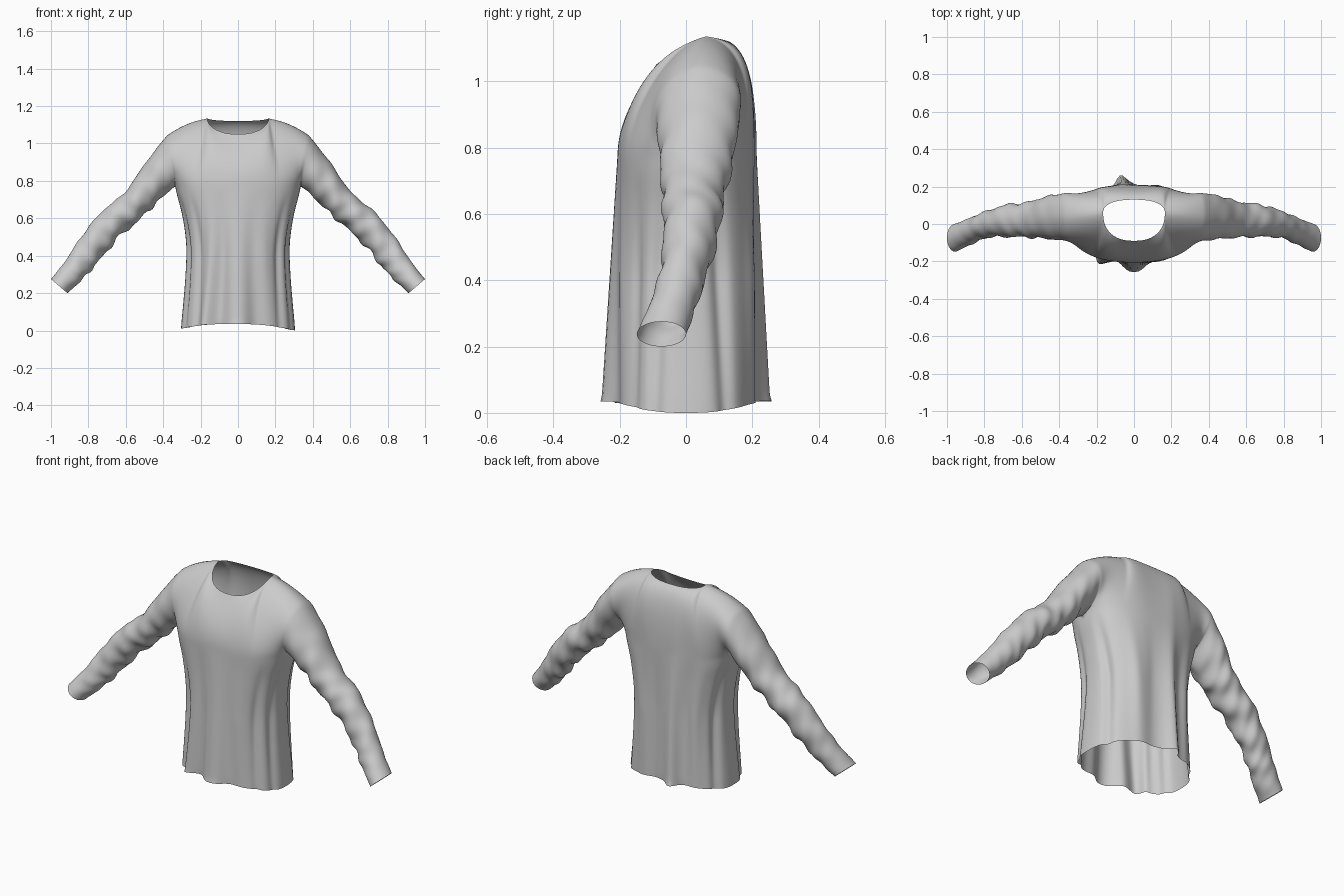
import bpy, bmesh, math
from mathutils import Vector as V

if "Cube" in bpy.data.objects:
    bpy.data.objects.remove(bpy.data.objects["Cube"])

H = 80           # columns across the front (and across the back)
ROWS, UP, SL = 40, 24, 56
PIT = 0.77       # armpit height
bm = bmesh.new()


def power(c, e):
    return math.copysign(abs(c) ** e, c)


def spline(keys, t):
    """Smooth curve through evenly spaced keys, t in 0..1."""
    n = len(keys) - 1
    i = min(int(t * n), n - 1)
    f = t * n - i
    p0, p1, p2, p3 = (keys[min(max(i + k, 0), n)] for k in (-1, 0, 1, 2))
    return [b + 0.5 * f * (c - a + f * (2*a - 5*b + 4*c - d + f * (3*(b - c) + d - a)))
            for a, b, c, d in zip(p0, p1, p2, p3)]


def grid(rows):
    vs = [[bm.verts.new(p) for p in r] for r in rows]
    for a, b in zip(vs, vs[1:]):
        for i in range(len(a) - 1):
            bm.faces.new((a[i], a[i + 1], b[i + 1], b[i]))


# Drapery folds: angle, width, depth, top height, sideways drift
FOLDS = [(113, 7, .035, .75, 6), (90, 8, .055, .8, 0), (101, 5, -.012, .75, 3),
         (68, 9, .012, .7, -4), (137, 5, -.022, .74, -6), (40, 6, -.022, .74, 6),
         (262, 5.5, .055, .85, 0), (276, 6, -.012, .8, 0), (245, 7, -.012, .8, 0),
         (300, 8, .016, .75, -10), (230, 8, .014, .75, 10),
         (14, 6, -.022, .78, 8), (342, 7, -.03, .78, -12),
         (166, 6, -.022, .78, -8), (198, 7, -.03, .78, 12)]


def body(i, z):
    """Point of the torso tube at column i and height z."""
    th = math.pi * i / H
    a = spline([(.305,), (.292,), (.28,), (.277,), (.298,), (.335,)], z / PIT)[0]
    b = .205 if i <= H else .21
    d = V((math.cos(th), -math.sin(th), 0))
    p = V((a * power(d.x, .8), b * power(d.y, .8), z))
    deg = math.degrees(th)
    for ang, w, amp, top, drift in FOLDS:
        k = max(0, 1 - z / top)
        k = k if amp > .03 else min(1, 2.2 * k) * (1 - .5 * k)
        da = (deg - ang - drift * (1 - z / PIT) + 180) % 360 - 180
        p += d * amp * k * math.exp(-(da / w) ** 2)
    return p


# Torso tube from hem to armpit
rows = []
for r in range(ROWS + 1):
    t = r / ROWS
    row = []
    for i in range(2 * H + 1):
        th = math.pi * i / H
        hem = .005 + .03 * abs(math.sin(th)) ** 2 - .005 * math.cos(th)
        row.append(body(i % (2 * H), hem + (PIT - hem) * t))
    rows.append(row)
grid(rows)


def panel_point(i, t, front):
    """Upper front or back: curve from armpit level to neckline or shoulder."""
    q = abs(1 - 2 * i / H)
    side = 1 if i <= H / 2 else -1
    p0 = body(i if front else (2 * H - i) % (2 * H), PIT)
    if q < .4:
        al = q / .4 * math.pi / 2
        s, c = math.sin(al) ** .85, max(math.cos(al), 0) ** .85
        p1 = V((side * .165 * s, .06 - .15 * c if front else .06 + .07 * c,
                1.135 - (.085 if front else .015) * c ** 1.3))
    else:
        w = (q - .4) / .6
        p1 = V((side * (.165 + .215 * w), .06 - .02 * w, 1.135 - .03 * w - .06 * w * w))
    g, n = q ** 3, min(1, q / .4)
    n = n * n * (3 - 2 * n)
    if front:
        m0 = V((0, -.44 * g, .36 - .2 * g))
        m1 = V((0, .16 + .2 * n + .08 * g, .25 - .17 * n))
    else:
        m0 = V((0, .58 * g, .36 - .2 * g))
        m1 = V((0, -.22 - .2 * n - .16 * g, .1 - .03 * n))
    t2, t3 = t * t, t ** 3
    return (p0 * (2*t3 - 3*t2 + 1) + m0 * (t3 - 2*t2 + t)
            + p1 * (3*t2 - 2*t3) + m1 * (t3 - t2))


# Upper front and back panels
for front in (True, False):
    grid([[panel_point(i, r / UP, front) for i in range(H + 1)] for r in range(UP + 1)])

# Sleeve stations: underside x,z / top x,z / y front, y back
STATIONS = [(.335, .77, .38, 1.045, -.09, .165), (.425, .69, .49, .905, -.08, .15),
            (.52, .60, .605, .74, -.072, .118), (.645, .49, .725, .64, -.068, .102),
            (.75, .365, .84, .50, -.075, .065), (.83, .275, .925, .37, -.11, .03),
            (.912, .20, 1.0, .275, -.148, .0)]


def sleeve(side):
    col = 0 if side > 0 else H
    hole = [panel_point(col, k / UP, True) for k in range(UP + 1)]
    hole += [panel_point(col, k / UP, False) for k in range(UP - 1, -1, -1)]

    def ring(t):
        bx, bz, tx, tz, y0, y1 = spline(STATIONS, t)
        pts = []
        for k in range(2 * UP + 1):
            ph = math.pi * k / UP
            c, s = -math.cos(ph), -math.sin(ph)
            wr = math.sin(math.pi * t) * .006 * (
                math.sin(38 * t + 2 * ph + side) + .8 * math.sin(61 * t - 3 * ph))
            wr *= 1 + .5 * c * -1
            m = 1 + wr / .08
            pts.append(V((side * ((bx + tx) / 2 + c * m * (tx - bx) / 2),
                          (y0 + y1) / 2 + s * m * (y1 - y0) / 2,
                          (bz + tz) / 2 + c * m * (tz - bz) / 2)))
        return pts

    off = [h - p for h, p in zip(hole, ring(0))]
    rows = []
    for r in range(SL + 1):
        t = r / SL
        f = max(0, 1 - t / .3)
        f = f * f * (3 - 2 * f)
        rows.append([p + o * f for p, o in zip(ring(t), off)])
    grid(rows)


for side in (1, -1):
    sleeve(side)

# Weld the seams and relax the cloth
bmesh.ops.remove_doubles(bm, verts=bm.verts, dist=2e-4)
for _ in range(3):
    bmesh.ops.smooth_vert(bm, verts=[v for v in bm.verts if not v.is_boundary], factor=.5,
                          use_axis_x=True, use_axis_y=True, use_axis_z=True)
bmesh.ops.recalc_face_normals(bm, faces=bm.faces)
for f in bm.faces:
    f.smooth = True

mesh = bpy.data.meshes.new("long_sleeve_shirt")
bm.to_mesh(mesh)
bm.free()
shirt = bpy.data.objects.new("long_sleeve_shirt", mesh)
bpy.context.collection.objects.link(shirt)
